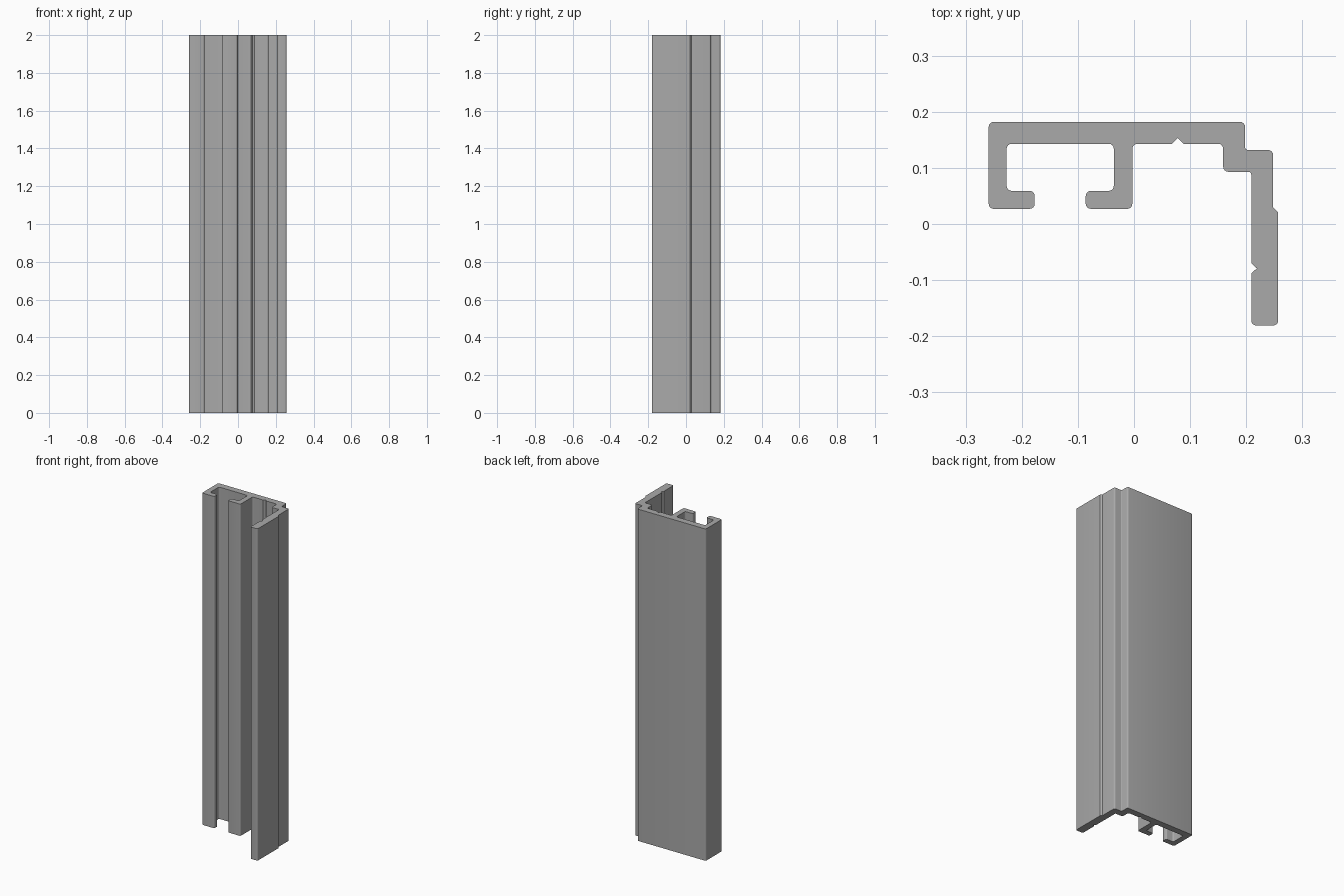
import bpy
import bmesh
from math import sin, cos, pi, radians
from mathutils import Vector

cube = bpy.data.objects.get("Cube")
if cube:
    bpy.data.objects.remove(cube, do_unlink=True)

LENGTH = 2.0
ROUND = 0.009
FINE = 0.005
STEPS = 4

# Bare metal
metal = bpy.data.materials.new("grey_metal")
metal.use_nodes = True
grey = (0.4, 0.4, 0.4, 1)
metal.diffuse_color = grey
metal.node_tree.nodes["Principled BSDF"].inputs["Base Color"].default_value = grey

# Cross-section corners: x, y, fillet radius (zero keeps the corner sharp)
R, F = ROUND, FINE
section = [
    # outer back and stepped corner
    (-0.259, 0.182, R), (0.198, 0.182, R), (0.198, 0.132, F), (0.248, 0.132, R),
    # side flange with chamfered thickening
    (0.248, 0.030, 0), (0.257, 0.021, 0), (0.257, -0.181, R), (0.209, -0.181, R),
    # scribe groove in flange
    (0.209, -0.088, 0), (0.219, -0.079, 0), (0.209, -0.070, 0),
    # inner stepped corner
    (0.209, 0.093, F), (0.159, 0.093, R), (0.159, 0.143, R),
    # scribe groove in back plate
    (0.088, 0.143, 0), (0.078, 0.153, 0), (0.068, 0.143, 0),
    # slot with two inward lips
    (-0.003, 0.143, R), (-0.003, 0.027, R), (-0.086, 0.027, R), (-0.086, 0.059, R),
    (-0.036, 0.059, R), (-0.036, 0.143, R), (-0.227, 0.143, R), (-0.227, 0.059, R),
    (-0.177, 0.059, R), (-0.177, 0.027, R), (-0.259, 0.027, R),
]


def fillet(corners):
    """Replace each right-angled corner with an arc of its own radius."""
    outline = []
    for i, (x, y, r) in enumerate(corners):
        p = Vector((x, y, 0))
        if not r:
            outline.append(p)
            continue
        before = (Vector((*corners[i - 1][:2], 0)) - p).normalized()
        after = (Vector((*corners[(i + 1) % len(corners)][:2], 0)) - p).normalized()
        for k in range(STEPS + 1):
            t = k / STEPS * pi / 2
            outline.append(p + r * (before * (1 - sin(t)) + after * (1 - cos(t))))
    return outline


# Extrude the section upward into the full-length rail
bm = bmesh.new()
base = bm.faces.new([bm.verts.new(p) for p in fillet(section)])
top = bmesh.ops.extrude_face_region(bm, geom=[base], use_keep_orig=True)
bmesh.ops.translate(bm, vec=(0, 0, LENGTH),
                    verts=[g for g in top["geom"] if isinstance(g, bmesh.types.BMVert)])
bmesh.ops.recalc_face_normals(bm, faces=bm.faces)
mesh = bpy.data.meshes.new("extruded_rail")
bm.to_mesh(mesh)
bm.free()
mesh.materials.append(metal)

rail = bpy.data.objects.new("extruded_rail", mesh)
bpy.context.collection.objects.link(rail)
bpy.ops.object.select_all(action="DESELECT")
rail.select_set(True)
bpy.context.view_layer.objects.active = rail
bpy.ops.object.shade_smooth_by_angle(angle=radians(30))
